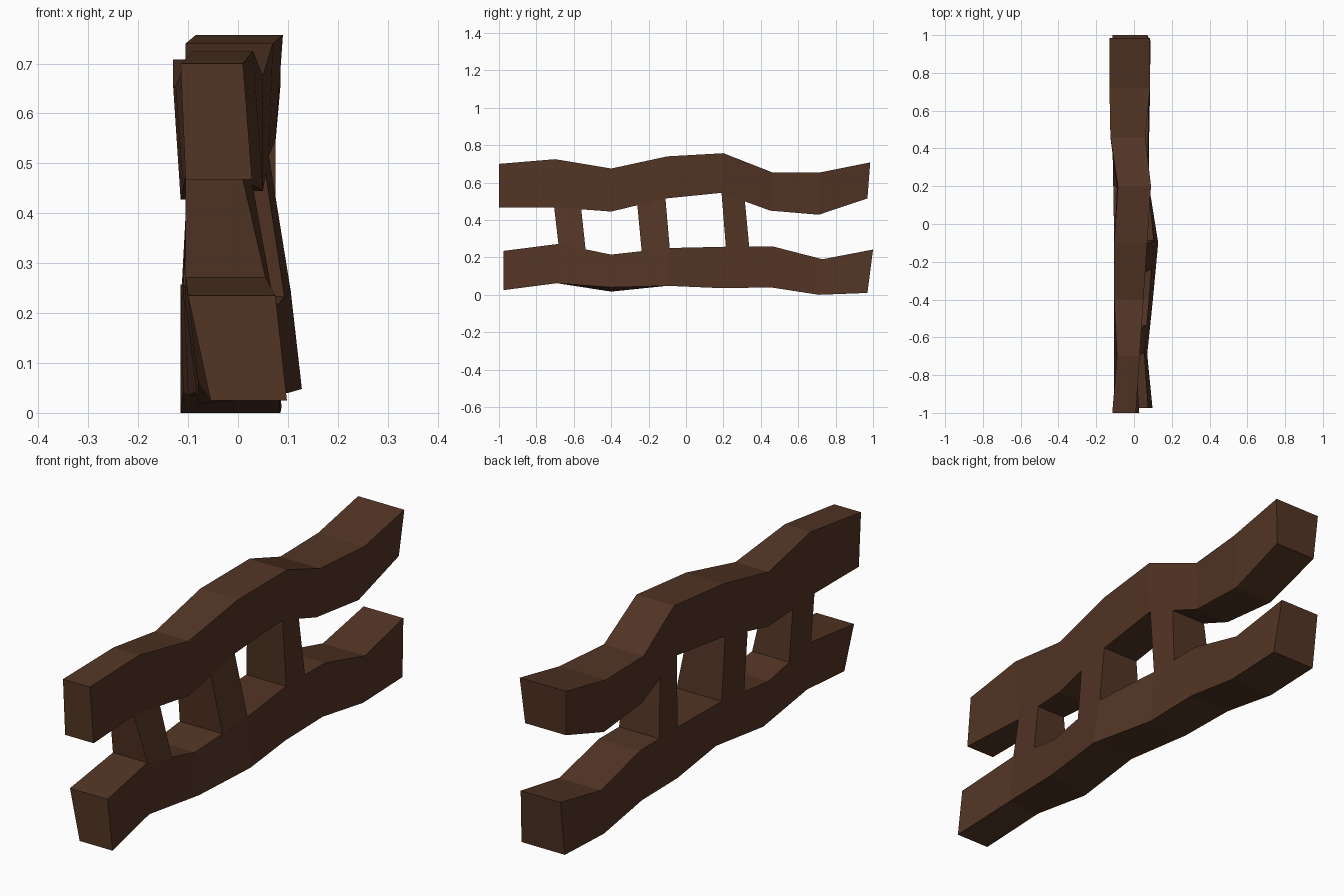
import bpy
import bmesh

cube = bpy.data.objects.get("Cube")
if cube:
    bpy.data.objects.remove(cube, do_unlink=True)

# Single dark wood colour
wood = bpy.data.materials.new("dark brown wood")
wood.use_nodes = True
colour = (0.085, 0.035, 0.018, 1)
wood.diffuse_color = colour
shader = wood.node_tree.nodes["Principled BSDF"]
shader.inputs["Base Color"].default_value = colour
shader.inputs["Roughness"].default_value = 0.9

# Each rail section is a top edge and a bottom edge: (y, z, x_right, x_left)
UPPER = [
    ((-1.0, .70, -.115, .01), (-1.0, .468, -.105, .028)),
    ((-.7, .725, -.09, .03), (-.705, .468, -.105, .01)),
    ((-.4, .675, -.105, .05), (-.4, .445, -.105, .05)),
    ((-.1, .74, -.105, .07), (-.11, .515, -.105, .062)),
    ((.2, .757, -.085, .09), (.19, .545, -.09, .075)),
    ((.46, .655, -.125, .06), (.45, .45, -.11, .05)),
    ((.72, .655, -.13, .085), (.71, .428, -.115, .065)),
    ((.985, .708, -.13, .085), (.97, .515, -.12, .07)),
]
LOWER = [
    ((-.975, .235, -.1, .075), (-.975, .025, -.055, .098)),
    ((-.68, .272, -.105, .055), (-.69, .062, -.08, .07)),
    ((-.4, .215, -.105, .08), (-.4, .03, -.08, .1)),
    ((-.09, .25, -.105, .105), (-.1, .048, -.07, .128)),
    ((.21, .257, -.11, .075), (.2, .035, -.1, .08)),
    ((.47, .257, -.115, .075), (.45, .04, -.11, .08)),
    ((.73, .19, -.115, .08), (.71, 0, -.115, .085)),
    ((1.0, .242, -.115, .07), (.97, .01, -.115, .087)),
]


def loft(name, sections):
    """Skin a chain of four-sided sections and close both ends."""
    bm = bmesh.new()
    rings = []
    for top, bottom in sections:
        corners = []
        for (y, z, right, left), flip in ((top, False), (bottom, True)):
            pair = [(right, y, z), (left, y, z)]
            corners += reversed(pair) if flip else pair
        rings.append([bm.verts.new(c) for c in corners])
    for a, b in zip(rings, rings[1:]):
        for i in range(4):
            j = (i + 1) % 4
            bm.faces.new((a[i], a[j], b[j], b[i]))
    bm.faces.new(rings[0])
    bm.faces.new(reversed(rings[-1]))
    bmesh.ops.recalc_face_normals(bm, faces=bm.faces)
    mesh = bpy.data.meshes.new(name)
    bm.to_mesh(mesh)
    bm.free()
    mesh.materials.append(wood)
    obj = bpy.data.objects.new(name, mesh)
    bpy.context.collection.objects.link(obj)
    return obj, mesh


def edge_at(edges, y):
    """Interpolate a rail edge at a position along its length."""
    for a, b in zip(edges, edges[1:]):
        if a[0] <= y <= b[0]:
            t = (y - a[0]) / (b[0] - a[0])
            return tuple(p + (q - p) * t for p, q in zip(a, b))
    return edges[-1]


# Two crooked rails
loft("upper_rail", UPPER)
lower_rail, lower_mesh = loft("lower_rail", LOWER)

# Sagging corner under the lower rail
for vert in lower_mesh.vertices:
    if abs(vert.co.y + 0.4) < 0.01 and vert.co.z < 0.1:
        vert.co.z += 0.01 if vert.co.x > 0 else -0.013

# Leaning posts sit flush between the rails
underside = [section[1] for section in UPPER]
topside = [section[0] for section in LOWER]
for name, start, end in (("front_post", -.705, -.56),
                         ("middle_post", -.26, -.11),
                         ("back_post", .19, .315)):
    lean = 0.023
    loft(name, [(edge_at(underside, y), edge_at(topside, y + lean))
                for y in (start, end)])
